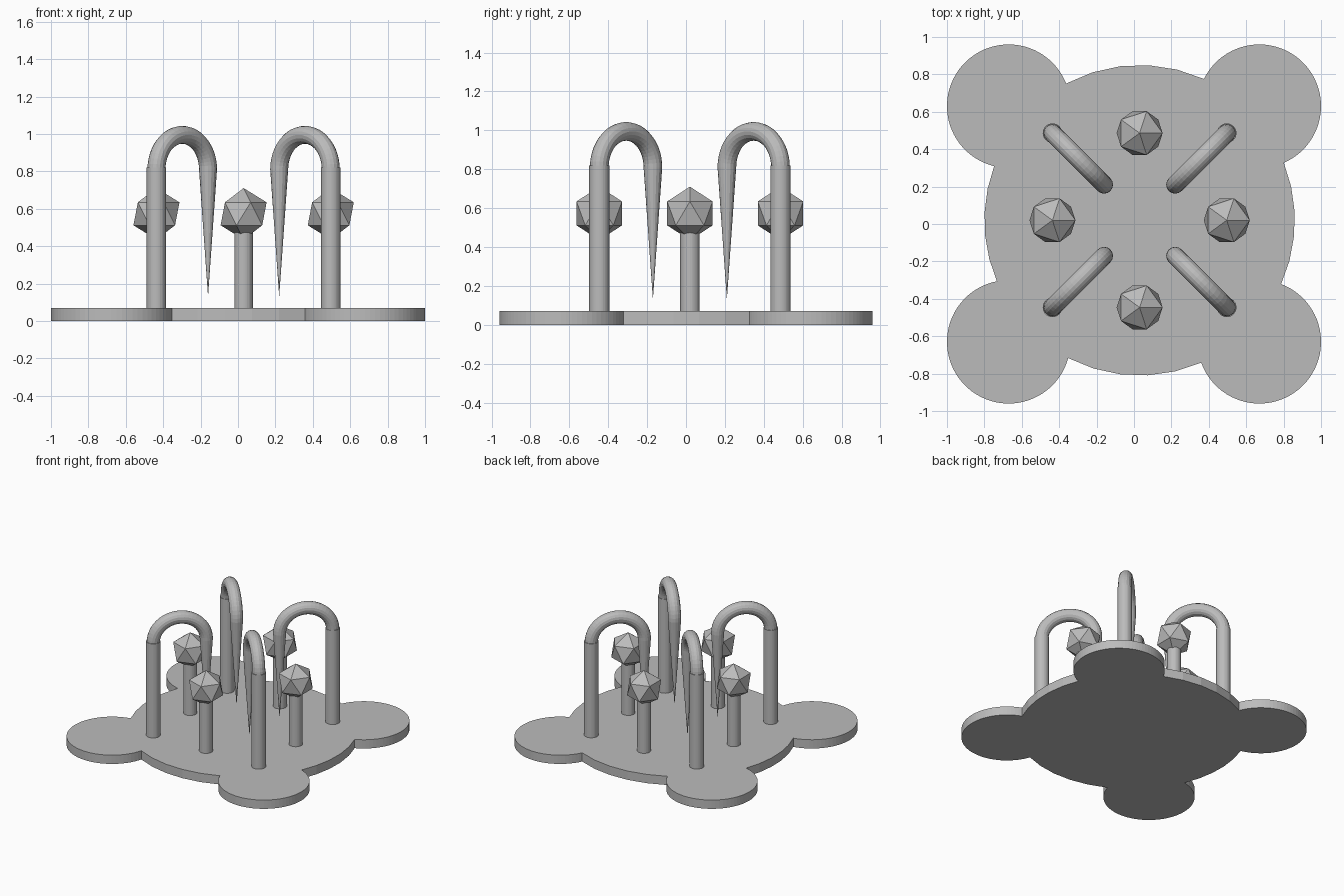
import bpy, bmesh, math
from mathutils import Vector, Matrix

if "Cube" in bpy.data.objects:
    bpy.data.objects.remove(bpy.data.objects["Cube"])

CX, CY = 0.03, 0.02      # centre of the main disc
OFF = 0.466              # distance of the posts from it
TOP = 0.07               # base thickness

grey = bpy.data.materials.new("plain grey")
grey.diffuse_color = (0.5, 0.5, 0.5, 1)
grey.use_nodes = True
grey.node_tree.nodes["Principled BSDF"].inputs["Base Color"].default_value = grey.diffuse_color


def add_mesh(name, bm):
    bmesh.ops.recalc_face_normals(bm, faces=bm.faces)
    mesh = bpy.data.meshes.new(name)
    bm.to_mesh(mesh)
    bm.free()
    mesh.materials.append(grey)
    ob = bpy.data.objects.new(name, mesh)
    bpy.context.collection.objects.link(ob)
    return ob


def arc(cx, cy, r, a0, a1, n):
    return [(cx + r * math.cos(a0 + (a1 - a0) * i / n),
             cy + r * math.sin(a0 + (a1 - a0) * i / n)) for i in range(n)]


def post(name, x, y, r, z0, z1):
    bm = bmesh.new()
    bmesh.ops.create_cone(bm, cap_ends=True, segments=32, radius1=r, radius2=r,
                          depth=z1 - z0,
                          matrix=Matrix.Translation((x, y, (z0 + z1) / 2)))
    return add_mesh(name, bm)


# base: one outline of a main disc with four corner lobes, extruded
R, r = 0.83, 0.33
lobes = []
for sx, sy in ((1, 1), (-1, 1), (-1, -1), (1, -1)):
    lx, ly = 0.67 * sx, 0.63 * sy
    dx, dy = lx - CX, ly - CY
    d, phi = math.hypot(dx, dy), math.atan2(dy, dx) % math.tau
    a = math.acos((R * R + d * d - r * r) / (2 * R * d))
    b = math.acos((r * r + d * d - R * R) / (2 * r * d))
    lobes.append((lx, ly, phi, a, b))
outline = []
for i, (lx, ly, phi, a, b) in enumerate(lobes):
    nphi, na = lobes[(i + 1) % 4][2:4]
    if nphi < phi:
        nphi += math.tau
    outline += arc(lx, ly, r, phi + math.pi + b, phi + 3 * math.pi - b, 48)
    outline += arc(CX, CY, R, phi + a, nphi - na, 5)
bm = bmesh.new()
face = bm.faces.new([bm.verts.new((x, y, 0)) for x, y in outline])
ext = bmesh.ops.extrude_face_region(bm, geom=[face], use_keep_orig=True)
bmesh.ops.translate(bm, vec=(0, 0, TOP),
                    verts=[g for g in ext["geom"] if isinstance(g, bmesh.types.BMVert)])
add_mesh("base", bm)

# short posts with faceted knobs
for i in range(4):
    ang = i * math.pi / 2
    x, y = CX + OFF * math.cos(ang), CY + OFF * math.sin(ang)
    post(f"knob_post_{i + 1}", x, y, 0.05, TOP - 0.01, 0.52)
    bm = bmesh.new()
    bmesh.ops.create_icosphere(bm, subdivisions=1, radius=0.1375,
                               matrix=Matrix.Translation((x, y, 0.573)))
    add_mesh(f"knob_{i + 1}", bm)

# tall posts with hooks: a round arch, then a long spike pointing down
ARCH, TUBE, SPRING, SIDES, STEPS = 0.195, 0.048, 0.81, 16, 24
for i, (sx, sy) in enumerate(((1, 1), (-1, 1), (-1, -1), (1, -1))):
    x, y = CX + OFF * sx, CY + OFF * sy
    post(f"hook_post_{i + 1}", x, y, 0.052, TOP - 0.01, 0.82)
    inward = Vector((-sx, -sy, 0)).normalized()
    side = Vector((-inward.y, inward.x, 0))
    centre = Vector((x, y, SPRING)) + inward * ARCH
    bm = bmesh.new()
    rings = []
    for k in range(STEPS + 1):
        t = math.pi * k / STEPS
        out = -inward * math.cos(t) + Vector((0, 0, math.sin(t)))
        c = centre - inward * ARCH * math.cos(t) + Vector((0, 0, 0.185 * math.sin(t)))
        rings.append([bm.verts.new(c + TUBE * (out * math.cos(q) + side * math.sin(q)))
                      for q in (math.tau * s / SIDES for s in range(SIDES))])
    for p, q in zip(rings, rings[1:]):
        for s in range(SIDES):
            n = (s + 1) % SIDES
            bm.faces.new((p[s], p[n], q[n], q[s]))
    tip = bm.verts.new((centre + inward * ARCH).xy.to_3d() + Vector((0, 0, 0.13)))
    for s in range(SIDES):
        bm.faces.new((rings[-1][s], rings[-1][(s + 1) % SIDES], tip))
    bm.faces.new(rings[0])
    add_mesh(f"hook_{i + 1}", bm)
